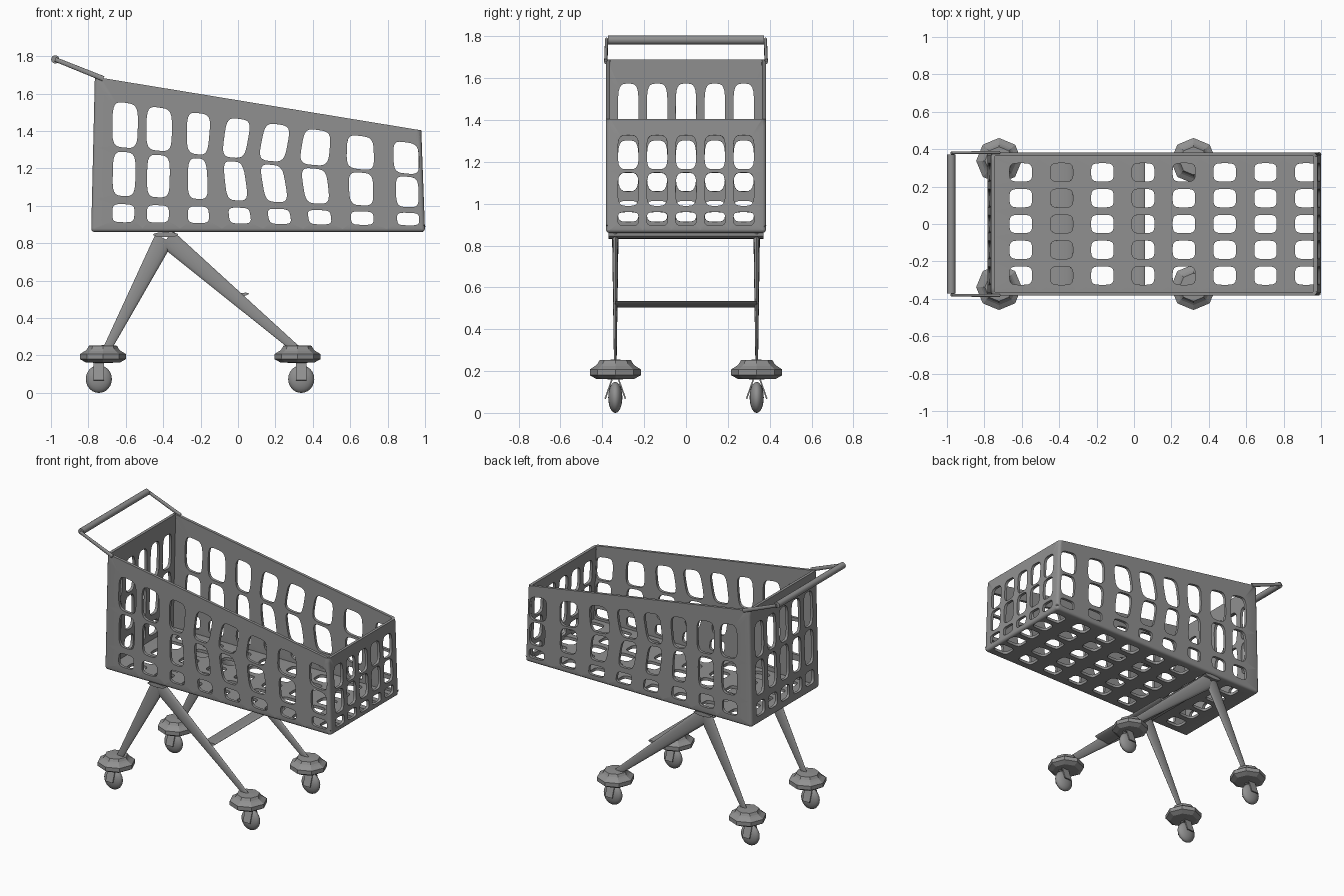
import bpy, bmesh, math
from mathutils import Vector, Matrix

if "Cube" in bpy.data.objects:
    bpy.data.objects.remove(bpy.data.objects["Cube"])

GREY = bpy.data.materials.new("plain_grey")
GREY.use_nodes = True
GREY.diffuse_color = (0.28, 0.28, 0.28, 1)
GREY.node_tree.nodes["Principled BSDF"].inputs["Base Color"].default_value = (0.28, 0.28, 0.28, 1)


def finish(bm, name, angle=40):
    mesh = bpy.data.meshes.new(name)
    bm.to_mesh(mesh)
    bm.free()
    mesh.materials.append(GREY)
    obj = bpy.data.objects.new(name, mesh)
    bpy.context.collection.objects.link(obj)
    bpy.ops.object.select_all(action='DESELECT')
    obj.select_set(True)
    bpy.context.view_layer.objects.active = obj
    if angle:
        bpy.ops.object.shade_smooth_by_angle(angle=math.radians(angle))
    return obj


def tube(name, a, b, ra, rb, thin=(0, 1, 0), ratio=1.0, sides=16):
    """Tapered tube from a to b, flattened along the thin direction."""
    a, b = Vector(a), Vector(b)
    d = (b - a).normalized()
    t = Vector(thin)
    t = (t - d * t.dot(d)).normalized()
    frame = Matrix((t.cross(d), t, d)).transposed().to_4x4()
    bm = bmesh.new()
    bmesh.ops.create_cone(bm, cap_ends=True, segments=sides, radius1=ra, radius2=rb,
                          depth=(b - a).length)
    bm.transform(Matrix.Translation((a + b) / 2) @ frame @ Matrix.Diagonal((1, ratio, 1, 1)))
    return finish(bm, name)


# Basket: five perforated panels sharing one mapping
BACK, FRONT, SIDE, FLOOR = -0.785, 1.0, 0.383, 0.86
X_EDGES = [BACK, -0.51, -0.31, -0.085, 0.135, 0.35, 0.56, 0.795, FRONT]
X_HOLES = [-0.615, -0.43, -0.21, 0.02, 0.235, 0.447, 0.667, 0.912]
FLOOR_HOLES = [-0.605 + 0.218 * i for i in range(8)]
Y_EDGES = [-SIDE, -0.207, -0.069, 0.069, 0.207, SIDE]
Y_HOLES = [-0.276, -0.138, 0, 0.138, 0.276]
V_EDGES = [0, 0.215, 0.546, 1]
V_HOLES = [(0.065, 0.185), (0.24, 0.532), (0.562, 0.86)]
ROW_HALF = [0.059, 0.061, 0.069]


def place(x, y, v):
    """Lean the ends, slope the rim and bend the middle bars."""
    bend = max(0, 1 - ((x - 0.2) / 0.45) ** 2)
    kink = v / 0.546 if v < 0.546 else (1 - v) / 0.454
    px = x - 0.02 * v * (x - 0.1) / 0.9 - 0.06 * bend * kink
    rim = 1.69 - (px + 0.765) * 0.164
    return Vector((px, y, FLOOR + v * (rim - FLOOR)))


def square_loop(n=8):
    pts = []
    for k in range(4):
        for i in range(n):
            a, b = -1 + 2 * i / n, -1
            for _ in range(k):
                a, b = -b, a
            pts.append((a, b))
    return pts


LOOP = square_loop()


def cell(bm, u0, u1, v0, v1, hole, warp):
    """Rectangular cell with a rounded opening."""
    h0, h1, k0, k1 = hole
    outer, inner = [], []
    for a, b in LOOP:
        outer.append(bm.verts.new(warp(u0 + (u1 - u0) * (a + 1) / 2, v0 + (v1 - v0) * (b + 1) / 2)))
        s = 1 / (a ** 4 + b ** 4) ** 0.25
        inner.append(bm.verts.new(warp((h0 + h1) / 2 + (h1 - h0) / 2 * a * s,
                                       (k0 + k1) / 2 + (k1 - k0) / 2 * b * s)))
    for i in range(len(LOOP)):
        j = (i + 1) % len(LOOP)
        bm.faces.new((outer[i], outer[j], inner[j], inner[i]))


def wall(bm, edges, holes, halves, warp):
    for i, c in enumerate(holes):
        for j, (k0, k1) in enumerate(V_HOLES):
            cell(bm, edges[i], edges[i + 1], V_EDGES[j], V_EDGES[j + 1],
                 (c - halves[j], c + halves[j], k0, k1), warp)


bm = bmesh.new()
for s in (-SIDE, SIDE):
    wall(bm, X_EDGES, X_HOLES, ROW_HALF, lambda u, v: place(u, s, v))
for e in (BACK, FRONT):
    wall(bm, Y_EDGES, Y_HOLES, [0.049] * 3, lambda u, v: place(e, u, v))
for i, c in enumerate(FLOOR_HOLES):
    for j, r in enumerate(Y_HOLES):
        cell(bm, X_EDGES[i], X_EDGES[i + 1], Y_EDGES[j], Y_EDGES[j + 1],
             (c - 0.06, c + 0.06, r - 0.049, r + 0.049), lambda u, w: place(u, w, 0))
bmesh.ops.remove_doubles(bm, verts=bm.verts, dist=0.0005)
bmesh.ops.recalc_face_normals(bm, faces=bm.faces)
lowest = min(bm.faces, key=lambda f: f.calc_center_median().z)
if lowest.normal.z > 0:
    bmesh.ops.reverse_faces(bm, faces=bm.faces)
corners = [e for e in bm.edges if len(e.link_faces) == 2 and e.calc_face_angle() > 1]
bmesh.ops.bevel(bm, geom=corners, offset=0.018, segments=3, profile=0.5, affect='EDGES',
                clamp_overlap=True)
basket = finish(bm, "basket", 60)
solid = basket.modifiers.new("thickness", 'SOLIDIFY')
solid.thickness = 0.02
solid.offset = -1
soft = basket.modifiers.new("soft_edges", 'BEVEL')
soft.width = 0.005
soft.segments = 2
soft.limit_method = 'ANGLE'
soft.angle_limit = math.radians(60)
soft.harden_normals = True

# Handle
tube("handle_bar", (-0.977, -0.372, 1.783), (-0.977, 0.372, 1.783), 0.022, 0.022, (0, 0, 1))
for name, s in (("left", 1), ("right", -1)):
    tube(name + "_handle_arm", (-0.72, s * 0.383, 1.68), (-0.977, s * 0.38, 1.783), 0.014, 0.012,
         ratio=0.6)

# Cross members
tube("top_crossbar", (-0.387, -0.37, 0.846), (-0.387, 0.37, 0.846), 0.068, 0.068, (0, 0, 1), 0.2)
tube("lower_crossbar", (0, -0.34, 0.52), (0, 0.34, 0.52), 0.06, 0.06, (-0.2, 0, 1), 0.18)

# Legs and casters
PLATE = [(0.0, 0.16), (0.09, 0.162), (0.122, 0.18), (0.122, 0.208), (0.095, 0.225),
         (0.085, 0.235), (0.075, 0.252), (0.0, 0.255)]
for side, s in (("left", 1), ("right", -1)):
    y = s * 0.338
    for end, foot, top, hub, wheel_x in (("back", -0.70, -0.395, -0.722, -0.744),
                                         ("front", 0.31, -0.38, 0.318, 0.338)):
        tag = side + "_" + end
        tube(tag + "_leg", (top, y, 0.825), (foot, y, 0.235), 0.052, 0.022, ratio=0.29)

        # Eight-sided stepped cover
        bm = bmesh.new()
        prof = [bm.verts.new((hub + r, y, z)) for r, z in PLATE]
        edges = [bm.edges.new(p) for p in zip(prof, prof[1:])]
        bmesh.ops.spin(bm, geom=prof + edges, cent=(hub, y, 0), axis=(0, 0, 1),
                       angle=math.tau, steps=8)
        bmesh.ops.remove_doubles(bm, verts=bm.verts, dist=0.0005)
        bmesh.ops.recalc_face_normals(bm, faces=bm.faces)
        finish(bm, tag + "_caster_cover", 0)

        # Wheel
        bm = bmesh.new()
        bmesh.ops.create_uvsphere(bm, u_segments=20, v_segments=12, radius=0.072)
        bm.transform(Matrix.Translation((wheel_x, y, 0.074)) @ Matrix.Diagonal((0.97, 0.47, 1.03, 1)))
        finish(bm, tag + "_wheel", 60)

        # Splayed fork plates
        bm = bmesh.new()
        for f in (-1, 1):
            bmesh.ops.create_cube(bm, size=1, matrix=Matrix.Translation((wheel_x, y + f * 0.031, 0.117))
                                  @ Matrix.Rotation(-f * 0.34, 4, 'X').inverted()
                                  @ Matrix.Diagonal((0.056, 0.007, 0.105, 1)))
        finish(bm, tag + "_fork", 0)
